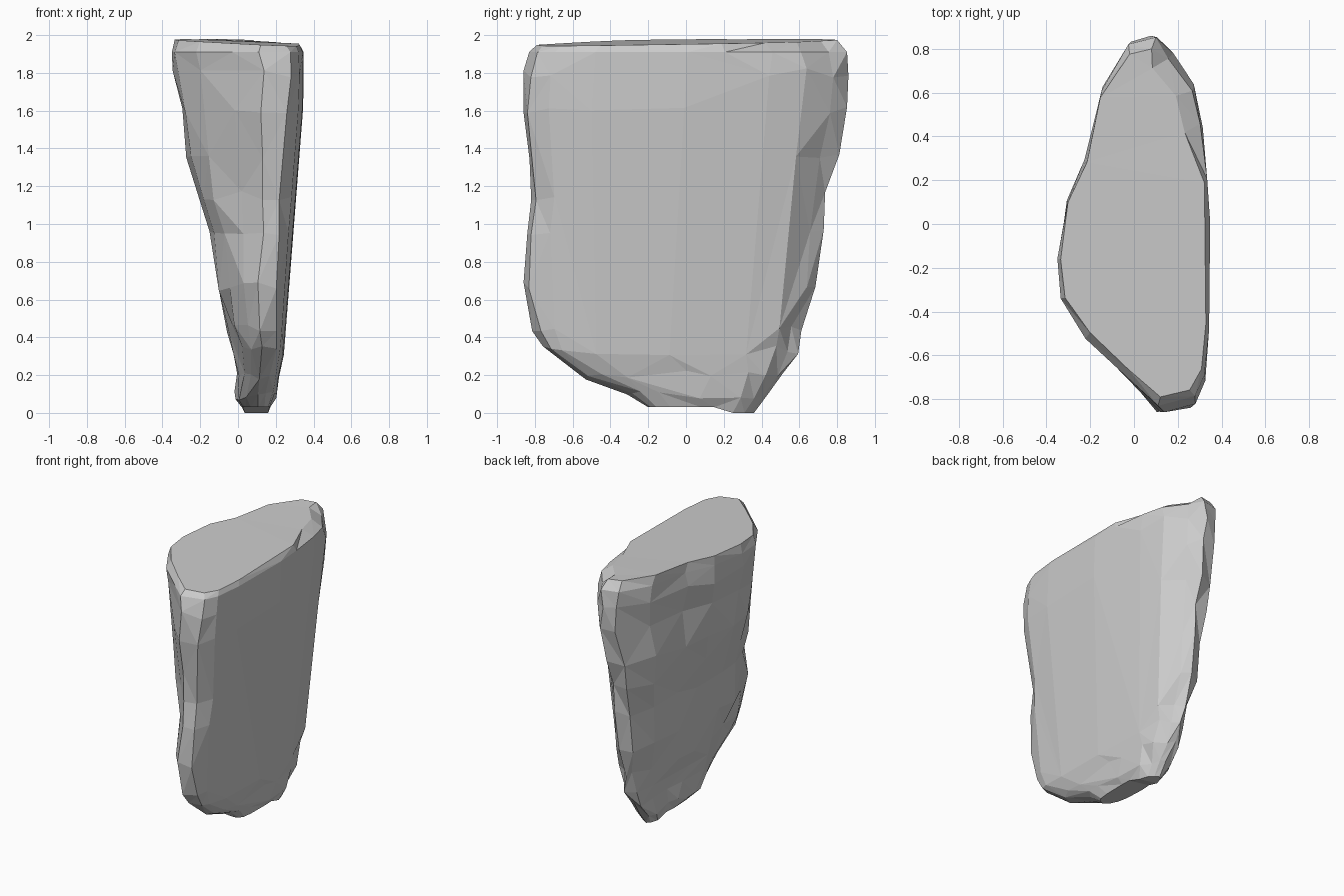
import bpy, bmesh, random, math

if "Cube" in bpy.data.objects:
    bpy.data.objects.remove(bpy.data.objects["Cube"])
random.seed(7)

# Plan outline of the rock top and of its thin foot: u across the width, v along the depth
TOP = [(.34, -.99), (.46, -.84), (.20, -.63), (.03, -.43), (0, -.21), (.05, .12), (.18, .35),
       (.27, .72), (.47, .97), (.62, 1.0), (.73, .89), (.89, .73), (.95, .52), (.98, .23),
       (1, 0), (.99, -.58), (.96, -.84), (.88, -.96)]
TOP[0] = (.68, -1.0)
FOOT = [(.58, -1.0), (.32, -.88), (.14, -.66), (.05, -.43), (0, -.2), (.0, .12), (.04, .38),
        (.10, .72), (.22, .93), (.38, 1.0), (.58, .93), (.80, .82), (.93, .60), (.98, .25),
        (1, 0), (.98, -.58), (.93, -.84), (.80, -.95)]

# Levels: z, x min, x max, y min, y max
LEVELS = [
    (.03, .02, .17, -.20, .36), (.09, -.01, .20, -.30, .44), (.20, -.01, .22, -.53, .53),
    (.33, -.02, .24, -.76, .59), (.45, -.06, .25, -.81, .62), (.67, -.12, .27, -.86, .69),
    (.95, -.15, .29, -.84, .72), (1.15, -.21, .31, -.82, .75), (1.36, -.28, .33, -.83, .80),
    (1.60, -.31, .345, -.86, .85), (1.80, -.335, .35, -.855, .86), (1.91, -.35, .35, -.83, .85),
    (1.965, -.335, .335, -.79, .80)]

bm = bmesh.new()
rings = []
last = len(LEVELS) - 1
for k, (z, x0, x1, y0, y1) in enumerate(LEVELS):
    t = max(0, min(1, (z - .3) / 1.3))
    ring = []
    for i, (a, b) in enumerate(zip(FOOT, TOP)):
        u = a[0] + (b[0] - a[0]) * t
        v = a[1] + (b[1] - a[1]) * t
        x = x0 + (x1 - x0) * u
        y = (y0 + y1) / 2 + (y1 - y0) / 2 * v
        zz = z
        if k == last:                      # gently tilted top
            zz += -.04 * x + .015 * y
            if i in (10, 11, 12):          # chipped back right corner
                x -= .07
        elif k == 0:                       # foot dips toward the back
            zz -= .03 if y > .2 else 0
        else:
            amp = .004 if 12 < i < 17 else .016
            x = min(.35, max(-.35, x + random.uniform(-amp, amp)))
            y = min(.86, max(-.86, y + random.uniform(-amp, amp)))
            if k < last - 1:
                zz += random.uniform(-.025, .025)
        ring.append(bm.verts.new((x, y, max(0, zz))))
    rings.append(ring)

# Faceted skin with alternating splits
n = len(TOP)
for k in range(last):
    for i in range(n):
        j = (i + 1) % n
        a, b, c, d = rings[k][i], rings[k][j], rings[k + 1][j], rings[k + 1][i]
        if random.random() < .5:
            bm.faces.new((a, b, c)); bm.faces.new((a, c, d))
        else:
            bm.faces.new((a, b, d)); bm.faces.new((b, c, d))
bm.faces.new(rings[0])
bm.faces.new(rings[-1])
bmesh.ops.recalc_face_normals(bm, faces=bm.faces)

# Merge nearly flat facets into broad planes
bmesh.ops.dissolve_limit(bm, angle_limit=math.radians(5), verts=bm.verts, edges=bm.edges)
bmesh.ops.triangulate(bm, faces=bm.faces)
mesh = bpy.data.meshes.new("rock_slab")
bm.to_mesh(mesh)
bm.free()
rock = bpy.data.objects.new("rock_slab", mesh)
bpy.context.collection.objects.link(rock)
